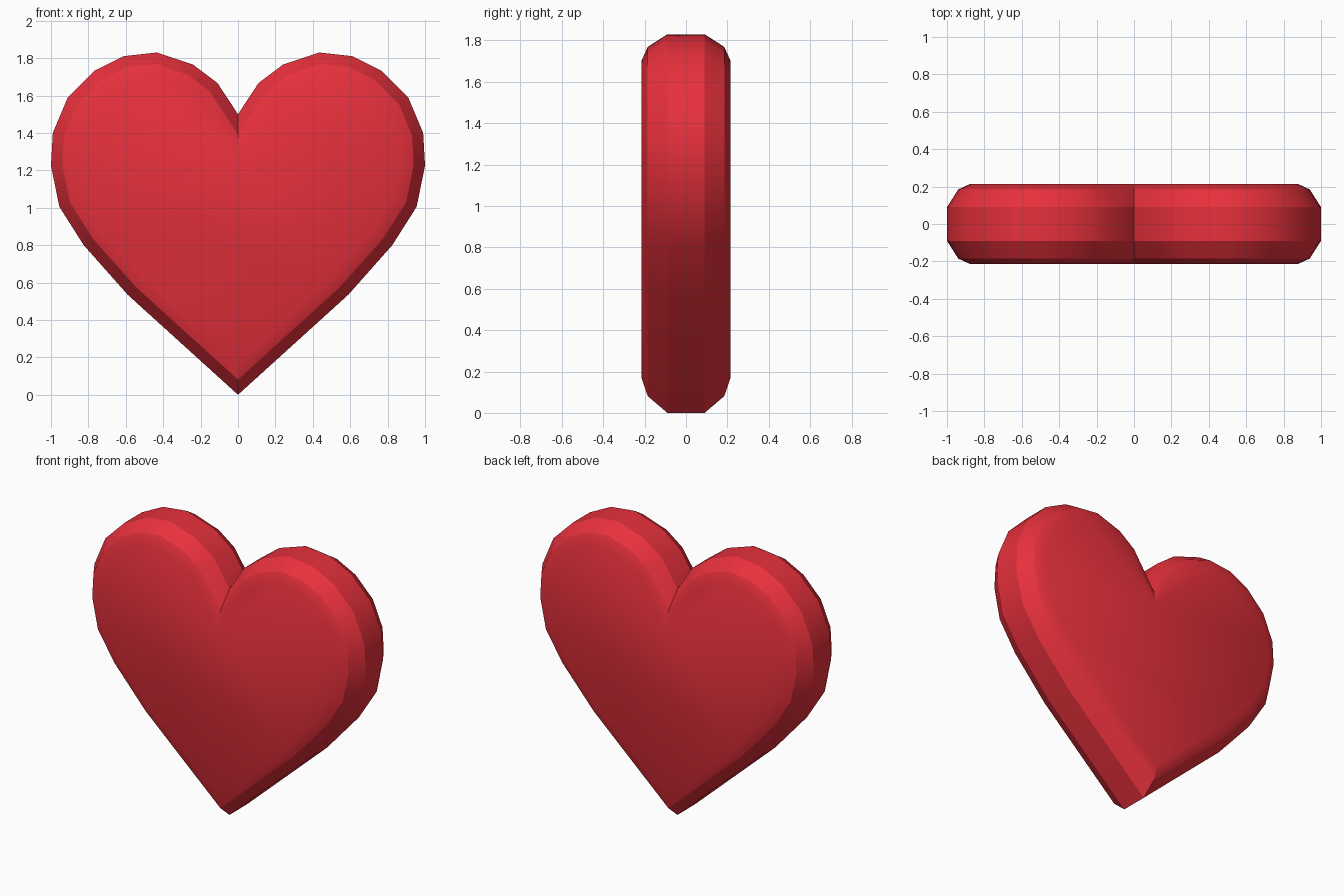
import bpy, bmesh, math
from mathutils import Vector

if "Cube" in bpy.data.objects:
    bpy.data.objects.remove(bpy.data.objects["Cube"])

# Right half of the outline (x, z), from the bottom tip up to the notch
half = [(0, 0), (0.59, 0.535), (0.825, 0.80), (0.955, 1.005), (1.0, 1.225),
        (0.99, 1.40), (0.91, 1.59), (0.768, 1.732), (0.613, 1.81),
        (0.435, 1.83), (0.24, 1.765), (0.11, 1.667), (0, 1.50)]
outline = [Vector(p) for p in half + [(-x, z) for x, z in half[-2:0:-1]]]

# Rounded edge: (y, inset) from back face to front face
section = [(0.215, 0.125), (0.185, 0.06), (0.09, 0.0)]
section += [(-y, d) for y, d in reversed(section)]


def inset(points, d):
    """Move a counter-clockwise outline inwards by d with mitred corners."""
    out = []
    for i, p in enumerate(points):
        a = (p - points[i - 1]).normalized()
        b = (points[(i + 1) % len(points)] - p).normalized()
        na, nb = Vector((-a.y, a.x)), Vector((-b.y, b.x))
        out.append(p + (na + nb) * d / (1 + na.dot(nb)))
    return out


# Heart body: stacked outline rings closed by a flat face at each end
bm = bmesh.new()
rings = [[bm.verts.new((p.x, y, p.y)) for p in inset(outline, d)] for y, d in section]
n = len(outline)
for r, s in zip(rings, rings[1:]):
    for i in range(n):
        j = (i + 1) % n
        bm.faces.new((r[i], r[j], s[j], s[i]))
bm.faces.new(rings[0])
bm.faces.new(rings[-1])
bmesh.ops.recalc_face_normals(bm, faces=bm.faces)
mesh = bpy.data.meshes.new("heart")
bm.to_mesh(mesh)
bm.free()

heart = bpy.data.objects.new("heart", mesh)
bpy.context.collection.objects.link(heart)
red = bpy.data.materials.new("red")
red.diffuse_color = (0.80, 0.03, 0.045, 1)
red.use_nodes = True
red.node_tree.nodes["Principled BSDF"].inputs["Base Color"].default_value = red.diffuse_color
mesh.materials.append(red)

# Smooth shading that keeps the bevel lines sharp
bpy.context.view_layer.objects.active = heart
heart.select_set(True)
bpy.ops.object.shade_smooth_by_angle(angle=math.radians(30))
